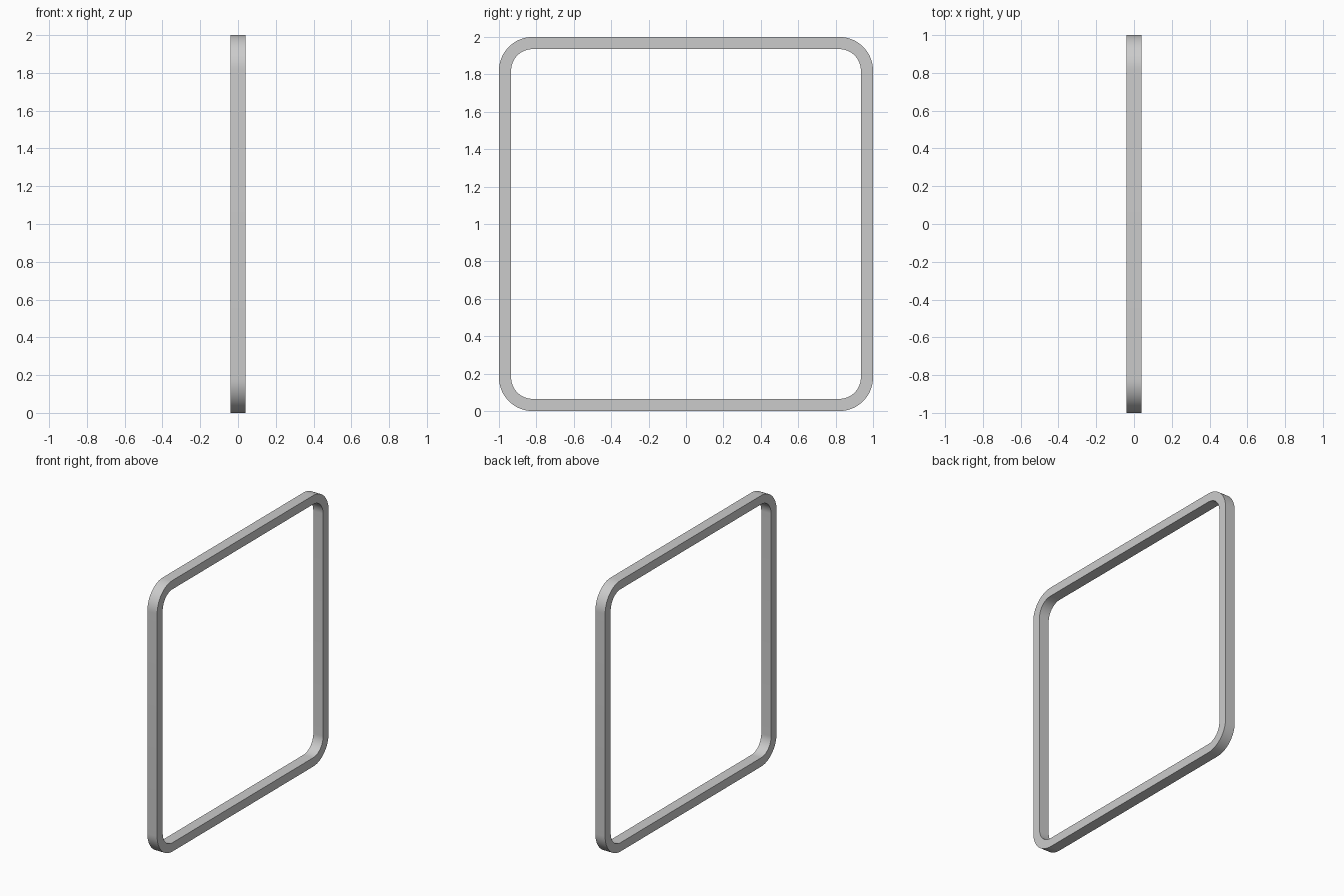
import bpy, bmesh
from math import cos, sin, pi

if "Cube" in bpy.data.objects:
    bpy.data.objects.remove(bpy.data.objects["Cube"])

HALF, WALL, DEPTH, RADIUS, STEPS = 1.0, 0.065, 0.08, 0.18, 16


def rounded_square(half, radius):
    """Outline points (y, z) of a rounded square standing on z = 0."""
    c = half - radius
    pts = []
    for q, (sy, sz) in enumerate([(1, 1), (-1, 1), (-1, -1), (1, -1)]):
        for i in range(STEPS + 1):
            a = (q + i / STEPS) * pi / 2
            pts.append((sy * c + radius * cos(a), HALF + sz * c + radius * sin(a)))
    return pts


# Square ring frame: four outlines bridged into a closed rectangular section
outer = rounded_square(HALF, RADIUS)
inner = rounded_square(HALF - WALL, RADIUS - WALL)
bm = bmesh.new()
rings = [[bm.verts.new((x, y, z)) for y, z in outline]
         for outline, x in ((outer, -DEPTH / 2), (outer, DEPTH / 2),
                            (inner, DEPTH / 2), (inner, -DEPTH / 2))]
n = len(outer)
for r in range(4):
    a, b = rings[r], rings[(r + 1) % 4]
    for i in range(n):
        j = (i + 1) % n
        bm.faces.new((a[i], a[j], b[j], b[i]))
bmesh.ops.recalc_face_normals(bm, faces=bm.faces)

mesh = bpy.data.meshes.new("square_frame")
bm.to_mesh(mesh)
bm.free()
frame = bpy.data.objects.new("square_frame", mesh)
bpy.context.collection.objects.link(frame)

# Smooth corners, crisp edges
bpy.context.view_layer.objects.active = frame
frame.select_set(True)
bpy.ops.object.shade_smooth_by_angle()
